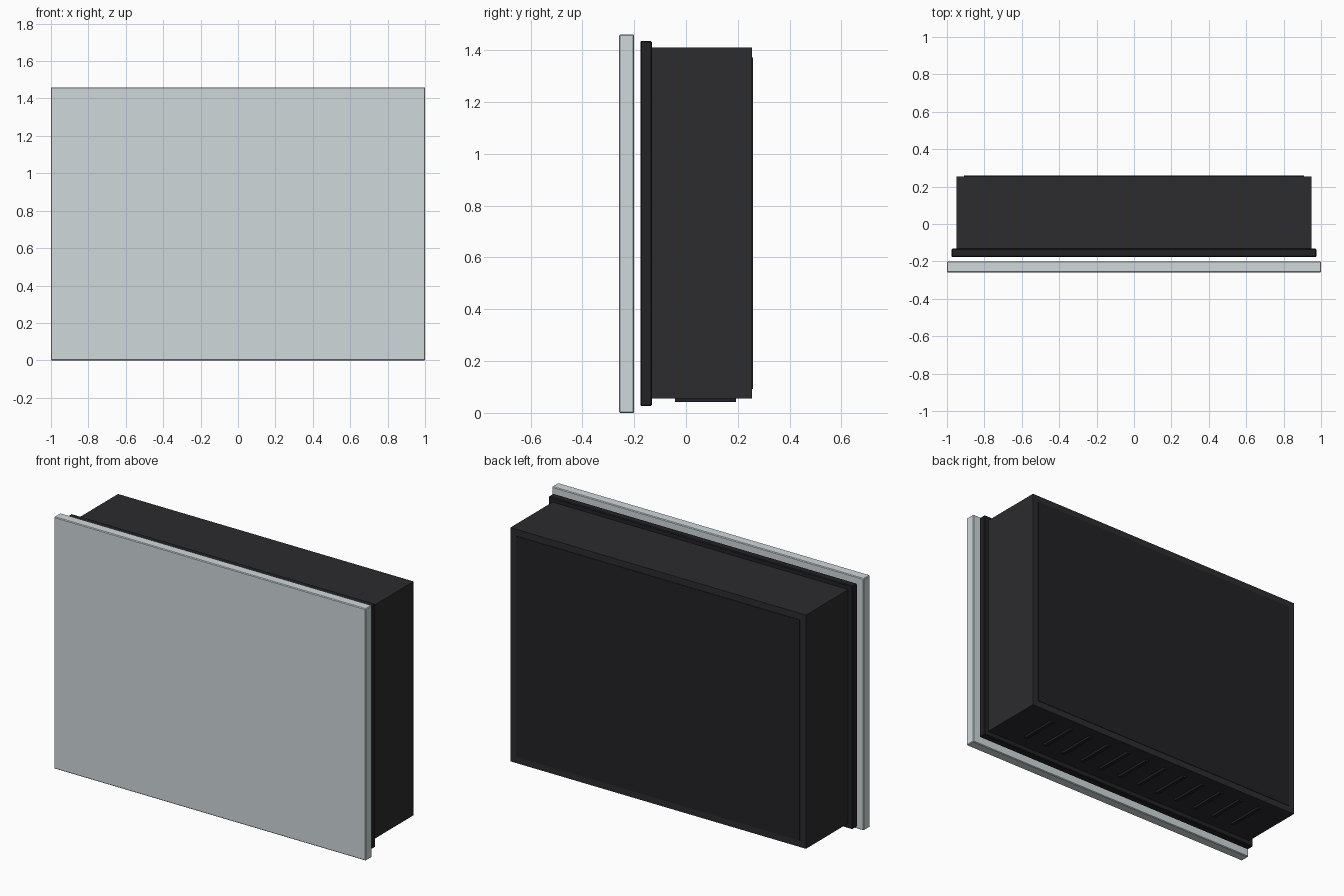
import bpy

if "Cube" in bpy.data.objects:
    bpy.data.objects.remove(bpy.data.objects["Cube"])


def material(name, color):
    m = bpy.data.materials.new(name)
    m.diffuse_color = color
    m.use_nodes = True
    m.node_tree.nodes["Principled BSDF"].inputs["Base Color"].default_value = m.diffuse_color
    return m


dark = material("dark_casing", (0.025, 0.024, 0.028, 1))
black = material("black_trim", (0.016, 0.016, 0.019, 1))
glass = material("clear_glass", (0.62, 0.69, 0.71, 0.4))


def box(name, x, y, z, mat, bevel=0.0):
    """Box from (min, max) pairs on each axis."""
    bpy.ops.mesh.primitive_cube_add(
        size=1, location=[(a + b) / 2 for a, b in (x, y, z)])
    ob = bpy.context.object
    ob.name = name
    ob.scale = [b - a for a, b in (x, y, z)]
    bpy.ops.object.transform_apply(location=False, rotation=False, scale=True)
    ob.data.materials.append(mat)
    if bevel:
        mod = ob.modifiers.new("edge_bevel", "BEVEL")
        mod.width = bevel
        mod.segments = 1
    return ob


# Floating glass sheet at the front
box("front_glass", (-1, 1), (-0.258, -0.2), (0, 1.46), glass, 0.004)

# Deep casing with a thin cover on the back
box("casing", (-0.948, 0.948), (-0.135, 0.255), (0.055, 1.41), dark)
box("back_cover", (-0.91, 0.91), (0.25, 0.258), (0.093, 1.372), black)

# Bezel around the front opening: flange with a recessed screen
flange = box("bezel", (-0.975, 0.975), (-0.176, -0.132), (0.026, 1.436), black, 0.004)
cutter = box("bezel_cutter", (-0.9, 0.9), (-0.2, -0.1), (0.1, 1.36), black)
cutter.hide_render = True
cutter.hide_set(True)
cut = flange.modifiers.new("opening", "BOOLEAN")
cut.operation = "DIFFERENCE"
cut.object = cutter
box("screen", (-0.905, 0.905), (-0.155, -0.134), (0.095, 1.365), black)

# Row of vent slats underneath
count = 12
for i in range(count):
    cx = -0.75 + 1.5 * i / (count - 1)
    box(f"vent_slat_{i + 1}", (cx - 0.01, cx + 0.01), (-0.042, 0.193),
        (0.042, 0.06), black)
